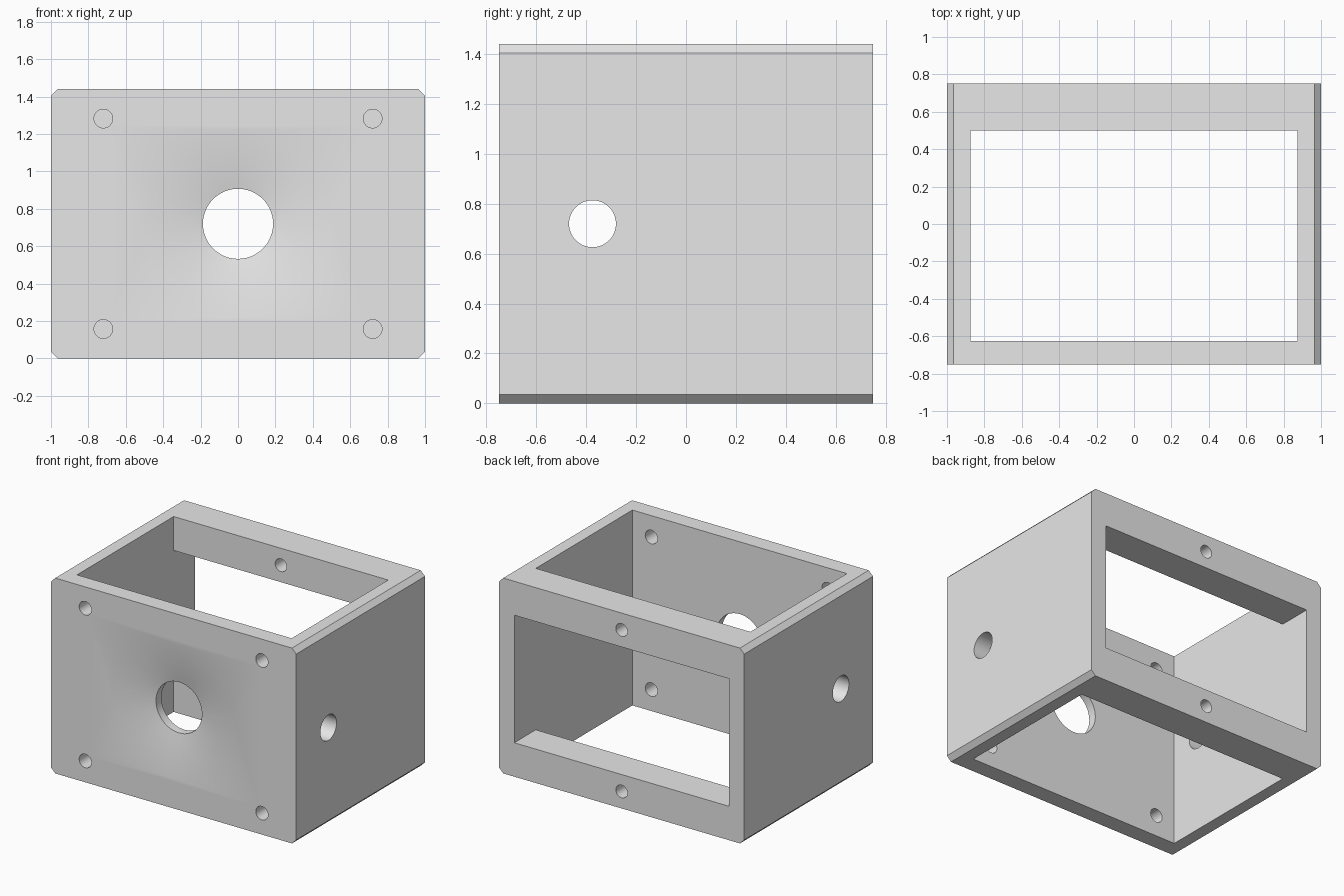
import bpy, bmesh, math
from mathutils import Matrix, Vector

cube = bpy.data.objects.get("Cube")
if cube:
    bpy.data.objects.remove(cube, do_unlink=True)

HALF_X, HALF_Y, HEIGHT, CHAMFER = 1.0, 0.75, 1.44, 0.035
MID = HEIGHT / 2
WALL = 0.125

grey = bpy.data.materials.new("light_grey")
grey.use_nodes = True
grey.diffuse_color = (0.8, 0.8, 0.8, 1)
grey.node_tree.nodes["Principled BSDF"].inputs["Base Color"].default_value = (0.8, 0.8, 0.8, 1)


def add_object(name, bm):
    bmesh.ops.recalc_face_normals(bm, faces=bm.faces[:])
    mesh = bpy.data.meshes.new(name)
    bm.to_mesh(mesh)
    bm.free()
    mesh.materials.append(grey)
    obj = bpy.data.objects.new(name, mesh)
    bpy.context.collection.objects.link(obj)
    return obj


def box(name, low, high):
    low, high = Vector(low), Vector(high)
    bm = bmesh.new()
    bmesh.ops.create_cube(bm, size=1, matrix=Matrix.Translation((low + high) / 2)
                          @ Matrix.Diagonal((*(high - low), 1)))
    return add_object(name, bm)


def lathe(name, profile, axis, x=0, y=0, z=0, segments=48):
    """Solid of revolution; profile holds (radius, position along axis)."""
    bm = bmesh.new()
    rings = []
    for radius, along in profile:
        ring = []
        for i in range(segments):
            a = math.tau * i / segments
            u, v = radius * math.cos(a), radius * math.sin(a)
            point = (x + u, along, z + v) if axis == "Y" else (along, y + u, z + v)
            ring.append(bm.verts.new(point))
        rings.append(ring)
    for a, b in zip(rings, rings[1:]):
        for i in range(segments):
            j = (i + 1) % segments
            bm.faces.new((a[i], a[j], b[j], b[i]))
    bm.faces.new(rings[0])
    bm.faces.new(rings[-1])
    return add_object(name, bm)


# Housing block: rectangle with four chamfered corners, extruded front to back
bm = bmesh.new()
outline = []
for sx, sz in ((1, 1), (-1, 1), (-1, -1), (1, -1)):
    side = (sx * HALF_X, MID + sz * (MID - CHAMFER))
    flat = (sx * (HALF_X - CHAMFER), MID + sz * MID)
    outline += [side, flat] if sx * sz > 0 else [flat, side]
face = bm.faces.new([bm.verts.new((x, -HALF_Y, z)) for x, z in outline])
back = bmesh.ops.extrude_face_region(bm, geom=[face])["geom"]
bmesh.ops.translate(bm, vec=(0, 2 * HALF_Y, 0),
                    verts=[v for v in back if isinstance(v, bmesh.types.BMVert)])
housing = add_object("housing", bm)

# Open cavity and rear window
inner = HALF_X - WALL
cutters = [
    box("cavity_cutter", (-inner, -HALF_Y + WALL, -0.2), (inner, 0.5, HEIGHT + 0.2)),
    box("window_cutter", (-inner, 0.3, 0.25), (inner, 1.0, HEIGHT - 0.25)),
    # Shallow front dish running into the round central opening
    lathe("dish_cutter", [(0.5625, -0.7625), (0.1875, -0.6875), (0.1875, -0.5)], "Y", z=MID),
    # Cable hole through both sides
    lathe("side_hole_cutter", [(0.094, -1.1), (0.094, 1.1)], "X", y=-0.375, z=MID),
]
# Screw holes in the front corners and the rear rails
for sz in (-1, 1):
    for sx in (-1, 1):
        cutters.append(lathe("front_screw_cutter", [(0.05, -0.85), (0.05, -0.5)], "Y",
                             x=sx * 0.72, z=MID + sz * 0.5625, segments=32))
    cutters.append(lathe("rear_screw_cutter", [(0.047, 0.4), (0.047, 0.85)], "Y",
                         z=MID + sz * 0.595, segments=32))

for cutter in cutters:
    cutter.hide_render = True
    mod = housing.modifiers.new(cutter.name, "BOOLEAN")
    mod.operation = "DIFFERENCE"
    mod.solver = "EXACT"
    mod.object = cutter

# Bake the cuts and drop the cutters
bpy.context.view_layer.update()
graph = bpy.context.evaluated_depsgraph_get()
cut_mesh = bpy.data.meshes.new_from_object(housing.evaluated_get(graph))
housing.modifiers.clear()
housing.data = cut_mesh
cut_mesh.materials.clear()
cut_mesh.materials.append(grey)
for poly in cut_mesh.polygons:
    poly.material_index = 0
for cutter in cutters:
    bpy.data.objects.remove(cutter, do_unlink=True)

# Smooth round walls and dish, crisp edges elsewhere
bpy.ops.object.select_all(action="DESELECT")
housing.select_set(True)
bpy.context.view_layer.objects.active = housing
bpy.ops.object.shade_smooth_by_angle(angle=math.radians(30))
